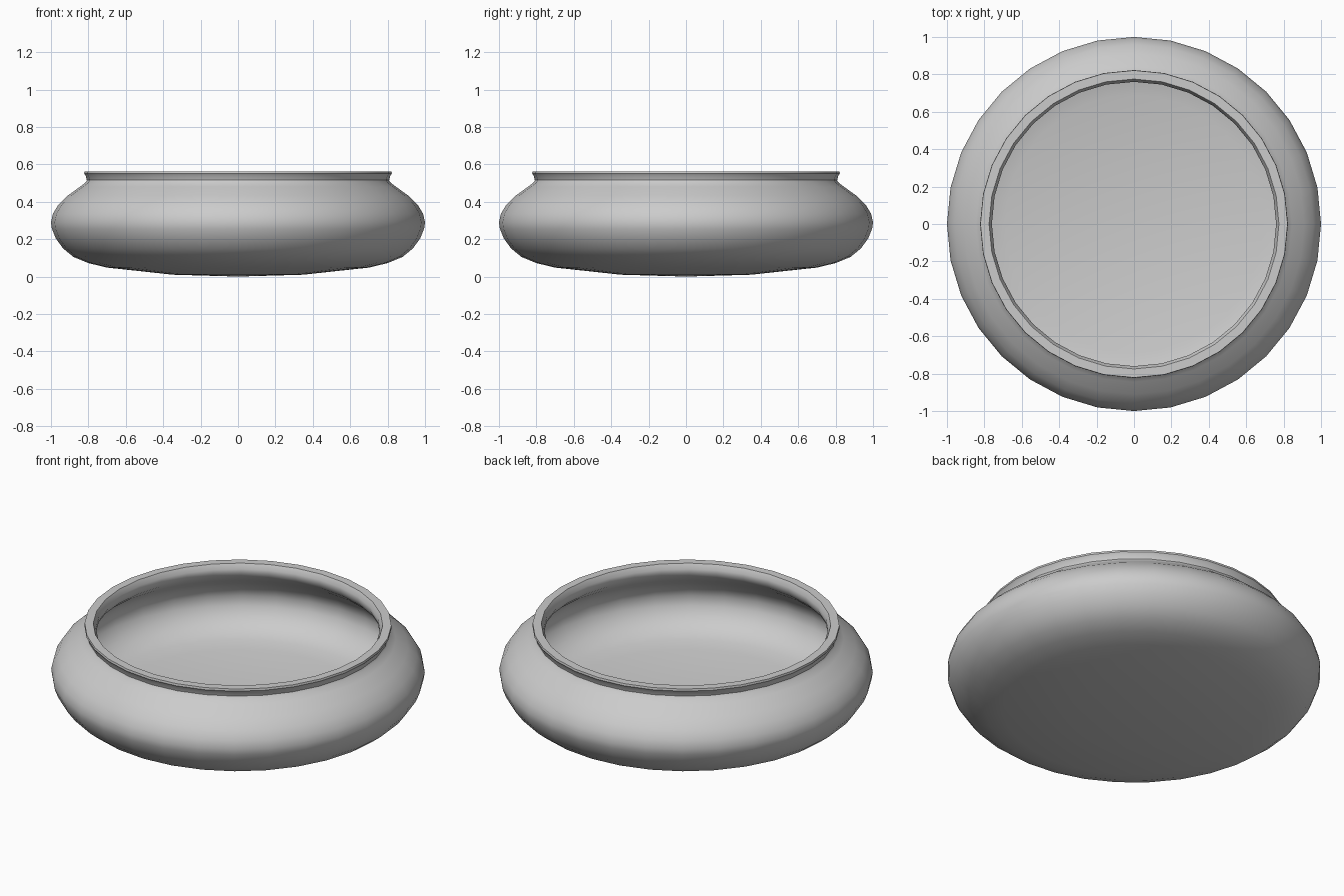
import bpy, bmesh
from math import cos, sin, pi, radians

if "Cube" in bpy.data.objects:
    bpy.data.objects.remove(bpy.data.objects["Cube"])

SIDES = 32

# Half section (radius, height): outside from base to lip, then inside back to floor
OUTER = [(0, 0), (0.35, 0.01), (0.70, 0.048), (0.80, 0.072), (0.88, 0.105),
         (0.935, 0.15), (0.975, 0.205), (0.995, 0.255), (1.0, 0.29),
         (0.99, 0.335), (0.96, 0.385), (0.91, 0.433), (0.845, 0.48), (0.815, 0.503)]
LIP = [(0.808, 0.515), (0.815, 0.54), (0.823, 0.551), (0.821, 0.563), (0.775, 0.563)]
INNER = [(0.76, 0.535), (0.76, 0.51), (0.775, 0.48), (0.82, 0.44), (0.88, 0.395),
         (0.93, 0.345), (0.95, 0.29), (0.94, 0.235), (0.905, 0.18), (0.85, 0.135),
         (0.78, 0.11), (0.69, 0.095), (0.35, 0.06), (0, 0.05)]


def lathe(name, profile):
    bm = bmesh.new()
    rings = []
    for r, z in profile:
        n = SIDES if r > 0 else 1
        rings.append([bm.verts.new((r * cos(2 * pi * i / SIDES),
                                    r * sin(2 * pi * i / SIDES), z)) for i in range(n)])
    for a, b in zip(rings, rings[1:]):
        for i in range(SIDES):
            j = (i + 1) % SIDES
            corners = [a[i % len(a)], a[j % len(a)], b[j % len(b)], b[i % len(b)]]
            bm.faces.new(list(dict.fromkeys(corners)))
    bmesh.ops.recalc_face_normals(bm, faces=bm.faces)
    mesh = bpy.data.meshes.new(name)
    bm.to_mesh(mesh)
    bm.free()
    obj = bpy.data.objects.new(name, mesh)
    bpy.context.collection.objects.link(obj)
    return obj


# Hollow squat bowl with a flared lip
bowl = lathe("bowl", OUTER + LIP + INNER)
bpy.context.view_layer.objects.active = bowl
bowl.select_set(True)
bpy.ops.object.shade_smooth_by_angle(angle=radians(40))
